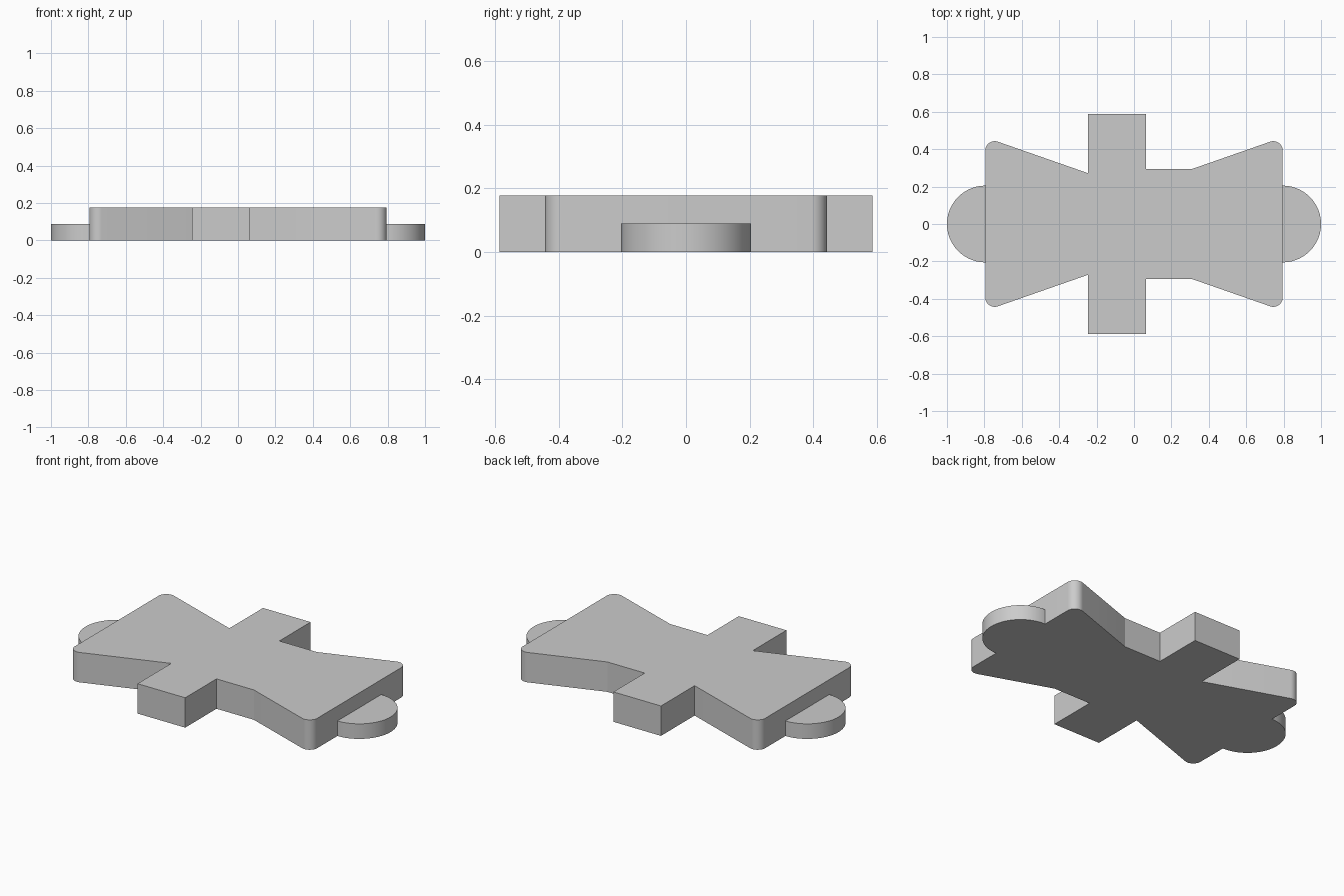
import bpy, bmesh
from math import radians, cos, sin, atan2, degrees

if "Cube" in bpy.data.objects:
    bpy.data.objects.remove(bpy.data.objects["Cube"])

R = 0.05          # corner rounding
SLOPE = 0.35      # taper of the flared ends
HALF = 0.795      # half length of the main plate


def arc(cx, cy, r, a0, a1, n):
    return [(cx + r * cos(radians(a0 + (a1 - a0) * i / n)),
             cy + r * sin(radians(a0 + (a1 - a0) * i / n))) for i in range(n + 1)]


def extrude_profile(name, points, height):
    bm = bmesh.new()
    face = bm.faces.new([bm.verts.new((x, y, 0)) for x, y in points])
    result = bmesh.ops.extrude_face_region(bm, geom=[face], use_keep_orig=True)
    top = [v for v in result["geom"] if isinstance(v, bmesh.types.BMVert)]
    bmesh.ops.translate(bm, verts=top, vec=(0, 0, height))
    bmesh.ops.recalc_face_normals(bm, faces=bm.faces[:])
    mesh = bpy.data.meshes.new(name)
    bm.to_mesh(mesh)
    bm.free()
    obj = bpy.data.objects.new(name, mesh)
    bpy.context.collection.objects.link(obj)
    bpy.ops.object.select_all(action='DESELECT')
    obj.select_set(True)
    bpy.context.view_layer.objects.active = obj
    bpy.ops.object.shade_smooth_by_angle(angle=radians(15))
    return obj


# Main plate: flared ends with rounded corners, waist and off-centre cross tab
corner = arc(-HALF + R, 0.393, R, 180, degrees(atan2(1, SLOPE)), 12)
tab = [(-0.247, 0.272), (-0.247, 0.587), (0.065, 0.587), (0.065, 0.294), (0.31, 0.294)]
upper = corner + tab + [(-x, y) for x, y in reversed(corner)]
lower = [(x, -y) for x, y in reversed(upper)]
extrude_profile("main_plate", upper + lower, 0.177)

# Thin half-round lugs on both ends
for side, name in ((-1, "left_lug"), (1, "right_lug")):
    lug = [(side * x, y) for x, y in arc(HALF, 0, 0.205, -90, 90, 40)]
    extrude_profile(name, lug, 0.089)
